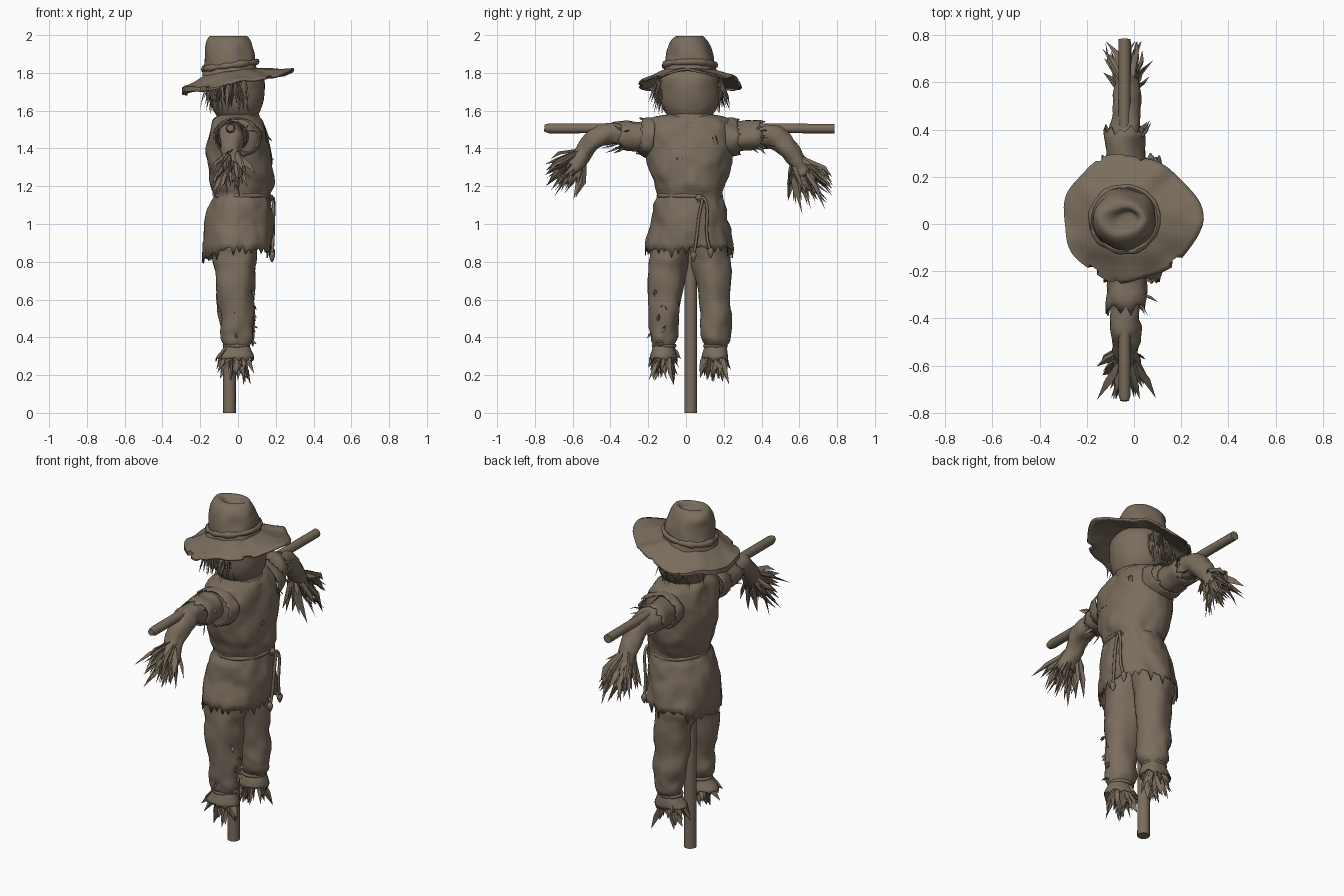
import bpy, bmesh, math, random
from mathutils import Vector, noise

if "Cube" in bpy.data.objects:
    bpy.data.objects.remove(bpy.data.objects["Cube"])

random.seed(7)
CY = 0.02  # body centre line
brown = bpy.data.materials.new("weathered brown")
brown.diffuse_color = (0.195, 0.153, 0.11, 1)
brown.use_nodes = True
brown.node_tree.nodes["Principled BSDF"].inputs["Base Color"].default_value = brown.diffuse_color


def finish(name, bm, thick=0, angle=50):
    bmesh.ops.recalc_face_normals(bm, faces=bm.faces)
    me = bpy.data.meshes.new(name)
    bm.to_mesh(me)
    bm.free()
    for p in me.polygons:
        p.use_smooth = True
    me.set_sharp_from_angle(angle=math.radians(angle))
    me.materials.append(brown)
    ob = bpy.data.objects.new(name, me)
    bpy.context.collection.objects.link(ob)
    if thick:
        m = ob.modifiers.new("cloth", 'SOLIDIFY')
        m.thickness = thick
        m.offset = -1
    return ob


def smooth_rows(rows, k):
    """Catmull-Rom interpolation of the key rows."""
    out = []
    for i in range(len(rows) - 1):
        a, b, c, d = (rows[max(0, min(len(rows) - 1, i + o))] for o in (-1, 0, 1, 2))
        for s in range(k):
            t = s / k
            out.append([0.5 * (2 * q + (r - p) * t + (2 * p - 5 * q + 4 * r - e) * t * t
                               + (3 * q - p - 3 * r + e) * t ** 3) for p, q, r, e in zip(a, b, c, d)])
    return out + [list(rows[-1])]


def tube(name, rows, n=24, k=4, flat=False, wrinkle=0.0, jag=(0, 0), drop=0.0, caps=True, thick=0):
    """Loft elliptical rings (x, y, z, rx, rv) along a path; jag tears the first/last ring."""
    rows = smooth_rows(rows, k)
    P = [Vector(r[:3]) for r in rows]
    bm = bmesh.new()
    rings = []
    for i, r in enumerate(rows):
        tan = (P[min(i + 1, len(P) - 1)] - P[max(i - 1, 0)]).normalized()
        u = Vector((1, 0, 0))
        v = Vector((0, 1, 0)) if flat else tan.cross(u).normalized()
        ring = []
        for j in range(n):
            a = math.tau * j / n
            d = u * math.cos(a) * r[3] + v * math.sin(a) * r[4]
            co = P[i] + d
            if wrinkle:
                q = Vector((co.x * 9, co.y * 9, co.z * 9))
                co += d.normalized() * wrinkle * (noise.noise(q) + 0.4 * noise.noise(q * 2.3))
            if i == len(rows) - 1 and jag[1]:
                co += tan * (random.uniform(0, 1) * jag[1] * (1 if j % 2 else 0.3)
                             + drop * max(0, -math.cos(a)) ** 3)
            if i == 0 and jag[0]:
                co -= tan * random.uniform(0, 1) * jag[0]
            ring.append(bm.verts.new(co))
        rings.append(ring)
    for A, B in zip(rings, rings[1:]):
        for j in range(n):
            bm.faces.new((A[j], A[(j + 1) % n], B[(j + 1) % n], B[j]))
    if caps:
        bm.faces.new(rings[0])
        bm.faces.new(rings[-1])
    return finish(name, bm, thick)


def straw(name, tufts):
    """Each tuft: (base, direction, count, length, spread, base radius, blade width)."""
    bm = bmesh.new()
    rnd = lambda s: Vector([random.uniform(-s, s) for _ in range(3)])
    for base, dirn, count, length, spread, rad, w in tufts:
        for _ in range(count):
            off = rnd(1)
            b = Vector(base) + off * rad
            d = (Vector(dirn).normalized() + off * spread * 0.7 + rnd(spread * 0.4)).normalized()
            L = length * random.uniform(0.6, 1.05)
            side = d.cross(rnd(1)).normalized()
            up = d.cross(side) * 0.3
            mid = b + d * L * 0.55 + rnd(L * 0.05)
            end = b + d * L + rnd(L * 0.08)
            end.y = max(-.745, min(.775, end.y))
            tip = bm.verts.new(end)
            tri = lambda c, s: [bm.verts.new(c + o * s) for o in (side, up - side, -up * 2)]
            A, B = tri(b, w * 0.4), tri(mid, w * 0.5)
            bm.faces.new(A)
            for j in range(3):
                m = (j + 1) % 3
                bm.faces.new((A[j], A[m], B[m], B[j]))
                bm.faces.new((B[j], B[m], tip))
    return finish(name, bm, angle=30)


# Wooden frame
tube("post", [(-.045, .025, 0, .034, .034), (-.045, .025, .8, .033, .033), (-.04, .025, 1.6, .03, .03)], 14, 2)
tube("crossbar", [(-.04, -.75, 1.508, .018, .018), (-.04, -.725, 1.506, .026, .026),
                  (-.04, .02, 1.508, .026, .026), (-.04, .785, 1.505, .025, .025)], 12, 1)

# Shirt with gathered waist and torn hem
tube("shirt", [(0, CY, 1.585, .07, .08), (0, CY, 1.565, .115, .19), (0, CY, 1.52, .145, .235),
               (.005, CY, 1.42, .17, .243), (.01, CY, 1.3, .172, .215), (.02, CY, 1.2, .163, .19),
               (.022, CY, 1.15, .15, .175), (.014, CY, 1.1, .165, .188), (0, CY, 1.0, .178, .21),
               (-.006, CY, .885, .186, .232)],
     72, 5, True, .018, (0, .07), .06, caps=False, thick=.006)

# Sack head
tube("head", [(0, CY, 1.53, .07, .07), (0, CY, 1.56, .10, .105), (-.005, CY, 1.62, .132, .143),
              (-.008, CY, 1.70, .148, .157), (-.012, CY, 1.78, .145, .152), (-.03, CY, 1.85, .11, .11)],
     32, 4, True, .006)
tube("neck_collar", [(.003, CY, 1.535, .135, .15), (.003, CY, 1.56, .118, .13), (.003, CY, 1.578, .11, .118)],
     40, 3, True, .012, (0, .015), caps=False, thick=.005)

# Hat crown with a dented top
tube("hat_crown", [(-.04, CY, 1.785, .15, .148), (-.04, CY, 1.85, .137, .134), (-.045, CY, 1.92, .126, .115),
                   (-.05, CY, 1.965, .120, .098), (-.05, CY, 1.992, .104, .072), (-.045, CY, 1.992, .075, .045),
                   (-.03, CY, 1.965, .035, .025), (-.03, CY, 1.96, .004, .004)], 40, 4, True, .012)

# Drooping, torn hat brim with a rolled back edge
bm = bmesh.new()
N, M = 96, 8
grid = []
notches = {63: .88, 64: .9, 85: .88, 86: .9, 20: .95, 70: .95, 30: .96}
for j in range(N):
    a = math.tau * j / N
    c, s = math.cos(a), math.sin(a)
    R = .26 + .07 * max(0, c) ** 4 + .016 * s * s - .008 * max(0, -s) + .006 * math.sin(7 * a + 1)
    col = []
    for i in range(M + 1):
        t = i / M
        r = .13 + (R - .13) * t
        if i == M:
            r *= notches.get(j, 1)
        x, y = -.04 + r * c, CY + r * s
        z0, z1 = 1.815 + .13 * x, 1.752 + .21 * x + .01 * math.sin(5 * a + 2)
        z1 += .036 * max(0, -c) ** 2 - .02 * max(0, -c) * math.sin(math.pi * t)
        col.append(bm.verts.new((x, y, z0 + (z1 - z0) * t ** 1.1 + .01 * noise.noise((x * 12, y * 12, 3)))))
    # rolled-under lip along the back
    roll = max(0, -c)
    for out, down in ((0, .03), (-.025, .035)):
        e = col[M].co
        col.append(bm.verts.new((e.x + out * roll * c, e.y + out * roll * s, e.z - down * roll - .001)))
    grid.append(col)
for j in range(N):
    for i in range(M + 2):
        A, B = grid[j], grid[(j + 1) % N]
        bm.faces.new((A[i], A[i + 1], B[i + 1], B[i]))
bmesh.ops.remove_doubles(bm, verts=bm.verts, dist=.002)
finish("hat_brim", bm, .012)


def ring(name, loc, rx, ry, minor, tilt=0, lumps=.3):
    """Lumpy ring around an ellipse."""
    bm = bmesh.new()
    n, k = 64, 8
    V = []
    for j in range(n):
        a = math.tau * j / n
        m = minor * (1 + lumps * noise.noise((loc[1] * 40 + math.cos(a) * 4, math.sin(a) * 4, .5)) * 2)
        for i in range(k):
            b = math.tau * i / k
            x = (rx + m * math.cos(b)) * math.cos(a)
            V.append(bm.verts.new((loc[0] + x, loc[1] + (ry + m * math.cos(b)) * math.sin(a),
                                   loc[2] + m * 1.2 * math.sin(b) + tilt * x)))
    for j in range(n):
        for i in range(k):
            q, w = (j + 1) % n, (i + 1) % k
            bm.faces.new((V[j * k + i], V[q * k + i], V[q * k + w], V[j * k + w]))
    finish(name, bm)


ring("hat_band", (-.04, CY, 1.84), .14, .137, .013, .13)
ring("rope_belt", (.022, CY, 1.15), .144, .168, .009, 0, .1)

# Hanging belt ends and knots
for name, pts in (("belt_end_left", [(.165, .07, 1.14), (.185, .085, 1.12), (.188, .07, 1.05), (.186, .055, .92), (.18, .04, .83)]),
                  ("belt_end_right", [(.165, .06, 1.12), (.185, .09, 1.14), (.19, .112, 1.09), (.186, .11, .95), (.18, .13, .85)])):
    tube(name, [p + (.008, .008) for p in pts], 8, 5)
    e = pts[-1]
    tube(name + "_knot", [(e[0], e[1], e[2] + d, r, r) for d, r in ((.025, .006), (.012, .016), (-.008, .014), (-.03, .004))], 10, 3)
tube("belt_knot", [(.165, .05, 1.14, .008, .008), (.17, .075, 1.14, .018, .018), (.165, .1, 1.13, .008, .008)], 10, 3)

# Trouser legs, cuffs and straw feet
for side, tag in ((1, "right"), (-1, "left")):
    L = lambda x, d, z, rx, ry: (x, CY + side * d, z, rx, ry)
    tube(tag + "_trouser_leg", [L(-.015, .09, 1.0, .12, .1), L(-.018, .108, .86, .118, .108), L(-.015, .118, .75, .108, .1),
                                L(-.01, .132, .58, .096, .084), L(-.004, .138, .45, .088, .08),
                                L(-.004, .138, .39, .084, .074), L(-.008, .136, .35, .06, .054)], 36, 5, True, .016)
    tube(tag + "_trouser_cuff", [L(-.008, .136, .365, .06, .055), L(-.01, .136, .335, .076, .062),
                                 L(-.014, .136, .295, .098, .07)], 32, 4, True, .012, (0, .03), caps=False, thick=.005)
    ring(tag + "_ankle_tie", (-.008, CY + side * .136, .355), .064, .057, .008, 0, .1)
    straw(tag + "_foot_straw", [((-.008, CY + side * .136, .32), (0, 0, -1), 34, .145, .5, .036, .034)])

# Arms: drooping sleeves over the crossbar with straw hands
arms = {"right": [(-.035, .2, 1.455, .07, .08), (-.035, .3, 1.458, .068, .078), (-.035, .4, 1.463, .062, .066),
                  (-.035, .48, 1.455, .062, .062), (-.032, .545, 1.40, .058, .054), (-.03, .585, 1.33, .052, .047),
                  (-.03, .62, 1.27, .06, .052)],
        "left": [(-.035, -.17, 1.455, .07, .08), (-.035, -.27, 1.458, .068, .078), (-.035, -.36, 1.468, .062, .064),
                 (-.035, -.44, 1.462, .062, .06), (-.032, -.51, 1.42, .058, .054), (-.03, -.56, 1.36, .052, .047),
                 (-.03, -.6, 1.31, .06, .052)]}
for tag, rows in arms.items():
    s = 1 if tag == "right" else -1
    tube(tag + "_sleeve", rows, 32, 6, False, .02, (0, .05), caps=False, thick=.005)
    y = CY + s * .19
    tube(tag + "_torn_shoulder", [(-.005, y, 1.455, .125, .105), (-.008, y + s * .04, 1.458, .128, .105),
                                  (-.01, y + s * .06, 1.46, .124, .1)], 40, 3, False, .02, (0, .03), caps=False, thick=.008)
    tube(tag + "_torn_upper_sleeve", [(-.03, y + s * .04, 1.458, .084, .086), (-.035, y + s * .12, 1.46, .08, .08),
                                      (-.035, y + s * .17, 1.462, .082, .076)], 24, 3, False, .02, (0, .06), caps=False, thick=.005)
    tip, prev = Vector(rows[-1][:3]), Vector(rows[-2][:3])
    d = (tip - prev).normalized()
    straw(tag + "_hand_straw", [(prev, d, 50, .265 if s > 0 else .225, .55, .03, .032),
                                (prev, d, 12, .16, .8, .03, .022)])
    straw(tag + "_sleeve_straw", [((-.02, y + s * .15, 1.455), (0.2, s, -.3), 10, .11, .8, .045, .016)])

# Straw hair under the brim
hair = []
for i in range(13):
    for s in (1, -1):
        a = math.radians(72 + i * 6.3) * s
        p = (-.015 + .15 * math.cos(a), CY + .158 * math.sin(a), 1.765)
        hair.append((p, (.12 * math.cos(a), .16 * math.sin(a), -1), 4, .17, .22, .012, .013))
straw("hair_straw", hair)

# Straw poking through torn cloth
tufts = [((.073, -.12 + random.uniform(-.04, .02), z), (.7, -.4, -.9), 4, .04, .5, .007, .016)
         for z in (.38, .46, .52, .58, .65)]
tufts += [((-.01, -.183, z), (.2, -.6, -1), 3, .04, .4, .007, .014) for z in (.42, .55)]
tufts += [((.15, CY + y, z), (.8, y, -1), 3, .05, .4, .008, .014) for y, z in ((.13, 1.47), (-.05, 1.36))]
straw("straw_tufts", tufts)
